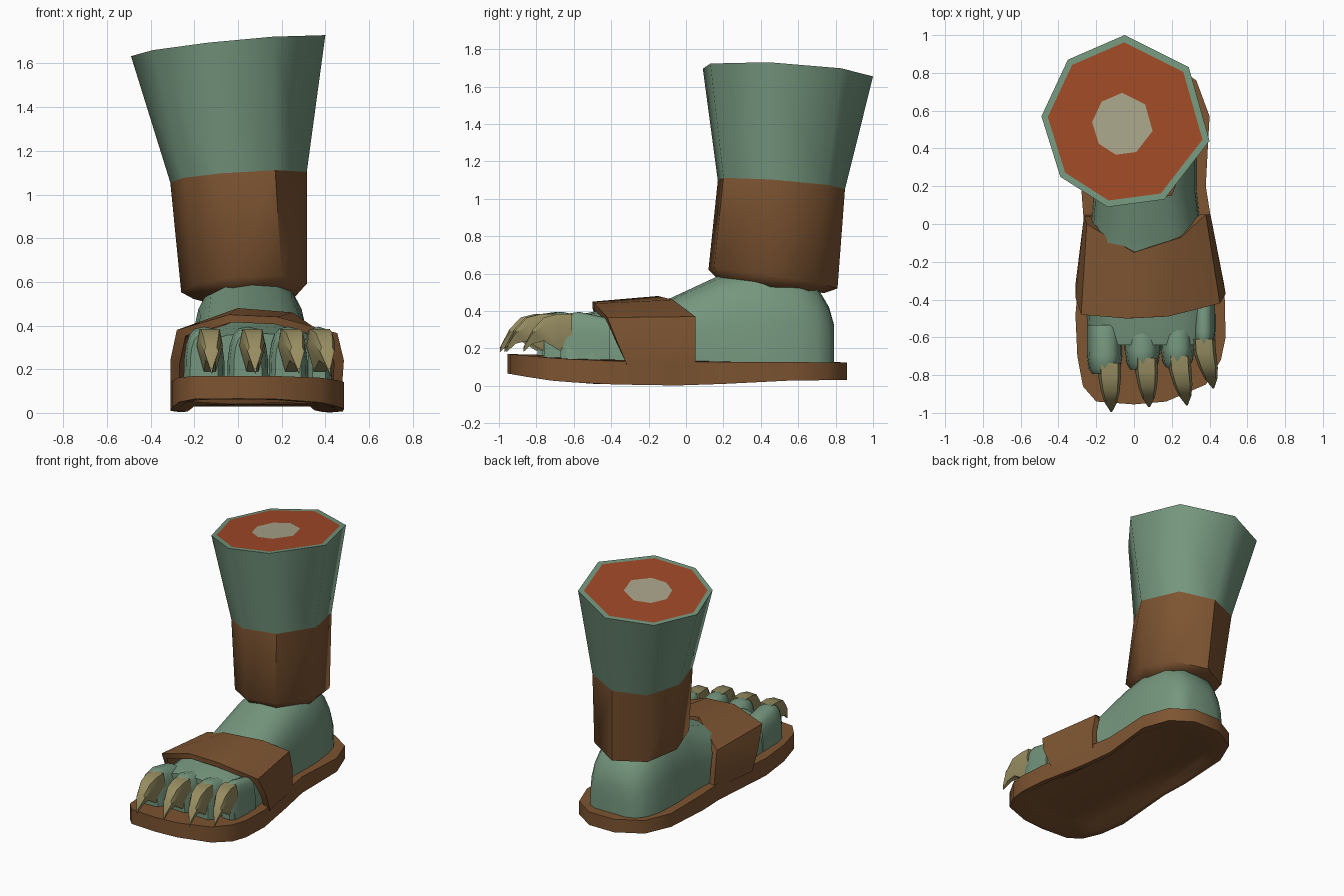
import bpy, bmesh, math
from mathutils import Vector

cube = bpy.data.objects.get("Cube")
if cube:
    bpy.data.objects.remove(cube, do_unlink=True)


def material(name, rgb):
    lin = [((c / 255 + 0.055) / 1.055) ** 2.4 for c in rgb] + [1.0]
    m = bpy.data.materials.new(name)
    m.use_nodes = True
    m.diffuse_color = lin
    m.node_tree.nodes["Principled BSDF"].inputs["Base Color"].default_value = lin
    return m


GREEN = material("green skin", (117, 151, 126))
BROWN = material("brown leather", (125, 84, 49))
RED = material("red flesh", (160, 73, 39))
BONE = material("pale bone", (168, 164, 138))
CLAW = material("tan claw", (151, 141, 97))


def loft(name, rings, bands, cyclic=True, caps=True, angle=50):
    """Skin a list of equal rings; bands gives one material per band or one for all."""
    if not isinstance(bands, list):
        bands = [bands] * (len(rings) - 1)
    mats = list(dict.fromkeys(bands))
    bm = bmesh.new()
    vs = [[bm.verts.new(p) for p in r] for r in rings]
    n = len(rings[0])
    for a, b, mat in zip(vs, vs[1:], bands):
        for i in range(n if cyclic else n - 1):
            j = (i + 1) % n
            f = bm.faces.new((a[i], a[j], b[j], b[i]))
            f.material_index = mats.index(mat)
    if caps:
        bm.faces.new(vs[0]).material_index = mats.index(bands[0])
        bm.faces.new(vs[-1]).material_index = mats.index(bands[-1])
    bmesh.ops.remove_doubles(bm, verts=bm.verts, dist=0.0005)
    bmesh.ops.recalc_face_normals(bm, faces=bm.faces)
    mesh = bpy.data.meshes.new(name)
    bm.to_mesh(mesh)
    bm.free()
    for m in mats:
        mesh.materials.append(m)
    ob = bpy.data.objects.new(name, mesh)
    bpy.context.collection.objects.link(ob)
    bpy.ops.object.select_all(action="DESELECT")
    ob.select_set(True)
    bpy.context.view_layer.objects.active = ob
    bpy.ops.object.shade_smooth_by_angle(angle=math.radians(angle))
    return ob


def on_plane(outline, z0, sx, sy):
    return [Vector((x, y, z0 + sx * x + sy * y)) for x, y in outline]


def shrink(ring, k):
    c = sum(ring, Vector()) / len(ring)
    return [c + (p - c) * k for p in ring]


def arch(y, left, right, bottom, top, power=2.5, n=11):
    """Rounded arch section standing across the foot."""
    cx, hw = (left + right) / 2, (right - left) / 2
    pts = []
    for i in range(n):
        t = math.pi * i / (n - 1)
        c, s = math.cos(t), max(math.sin(t), 0)
        x = cx - math.copysign(abs(c) ** (2 / power), c) * hw
        pts.append(Vector((x, y, bottom + (top - bottom) * s ** (2 / power))))
    return pts


def lerp(table, y):
    for (y0, z0), (y1, z1) in zip(table, table[1:]):
        if y <= y1:
            return z0 + (z1 - z0) * max(0, (y - y0) / (y1 - y0))
    return table[-1][1]


# Leg with the cut end, then the leather cuff below it
leg_top = on_plane([(-.05, 1), (.29, .83), (.40, .44), (.16, .13), (-.14, .09),
                    (-.39, .25), (-.49, .57), (-.35, .87)], 1.714, .1, -.055)
cuff_top = on_plane([(0, .85), (.23, .75), (.315, .45), (.17, .2), (-.08, .17),
                     (-.25, .28), (-.31, .52), (-.22, .76)], 1.115, .07, -.075)
cuff_low = on_plane([(.03, .81), (.25, .7), (.315, .45), (.2, .15), (-.03, .12),
                     (-.2, .25), (-.26, .48), (-.18, .7)], .64, .06, -.15)
loft("leg", [cuff_top, leg_top, shrink(leg_top, .92), shrink(leg_top, .36),
             shrink(leg_top, .1)], [GREEN, GREEN, RED, BONE])
cuff_in = on_plane([p.xy for p in shrink(cuff_low, .8)], .57, 0, -.1)
loft("cuff", [cuff_top, cuff_low, cuff_in], BROWN)

# Foot, as sections from the heel to the root of the toes
foot = [(.79, -.06, .18, .33), (.765, -.13, .24, .42), (.7, -.18, .28, .53),
        (.6, -.21, .31, .6), (.42, -.22, .33, .64), (.19, -.21, .33, .595),
        (-.08, -.23, .36, .47), (-.3, -.25, .41, .42), (-.5, -.25, .435, .395),
        (-.64, -.24, .43, .365)]
loft("foot", [arch(y, l, r, .12, t, 2.8) for y, l, r, t in foot], GREEN)

# Toes and hooked claws: left edge, right edge, front, claw root x, claw tip x
toes = [(-.25, -.06, -.785, -.13, -.12), (-.05, .14, -.76, .065, .08),
        (.14, .32, -.75, .24, .28), (.31, .43, -.66, .37, .42)]
claw_steps = [(-.05, .19, .385, .06), (.02, .19, .385, .06), (.1, .24, .365, .05),
              (.16, .225, .3, .033), (.21, .18, .19, .004)]
for k, (l, r, y, root, tip) in enumerate(toes, 1):
    loft(f"toe_{k}", [arch(y + .25, l, r, .12, .36, 3), arch(y + .09, l, r, .12, .395, 3),
                      arch(y + .02, l + .01, r - .01, .13, .385, 3),
                      arch(y - .01, l + .03, r - .03, .15, .36, 3)], GREEN)
    rings = []
    for d, low, high, hw in claw_steps:
        x = root + (tip - root) * max(d, 0) / .21
        mid = (low + high) / 2 + .02
        rings.append([Vector((x + sx * hw, y - d, z)) for sx, z in
                      ((-.45, low), (.45, low), (1, mid), (.75, high), (-.75, high), (-1, mid))])
    loft(f"claw_{k}", rings, CLAW, angle=35)

# Sole with a slightly hollow underside
outline = [(-.2, -.94), (0, -.955), (.17, -.94), (.38, -.85), (.46, -.72), (.485, -.6),
           (.48, -.38), (.42, -.05), (.38, .2), (.40, .57), (.33, .76), (.18, .86),
           (-.02, .86), (-.2, .76), (-.28, .57), (-.28, .2), (-.265, 0), (-.31, -.48),
           (-.3, -.7), (-.27, -.86)]
under = [(-.95, .065), (-.75, .03), (-.5, .01), (-.1, 0), (.2, .01), (.6, .03), (.86, .03)]
upper = [(-.95, .17), (-.68, .145), (-.35, .13), (.86, .125)]
top = [Vector((x, y, lerp(upper, y))) for x, y in outline]
base = [Vector((x, y, lerp(under, y))) for x, y in outline]
hollow = [p + Vector((0, 0, .025)) for p in shrink(base, .8)]
loft("sole", [top, base, shrink(base, .9), hollow], BROWN)

# Strap over the instep, with thickness
front = [Vector(p) for p in ((-.31, -.32, .1), (-.31, -.39, .24), (-.28, -.48, .38),
                             (-.04, -.5, .45), (.18, -.49, .44), (.455, -.42, .365),
                             (.485, -.37, .24), (.475, -.31, .1))]
back = [Vector(p) for p in ((-.26, .05, .1), (-.265, .04, .25), (-.25, .0, .36),
                            (0, -.15, .48), (.25, -.07, .46), (.38, .05, .37),
                            (.405, .05, .25), (.405, .05, .1))]


def lining(ring):
    c = Vector((.08, 0, .1))
    return [Vector((c.x + (p.x - c.x) * .89, p.y, c.z + (p.z - c.z) * .9)) for p in ring]


loft("strap", [lining(front), front, back, lining(back), lining(front)], BROWN,
     cyclic=False, caps=False, angle=35)
